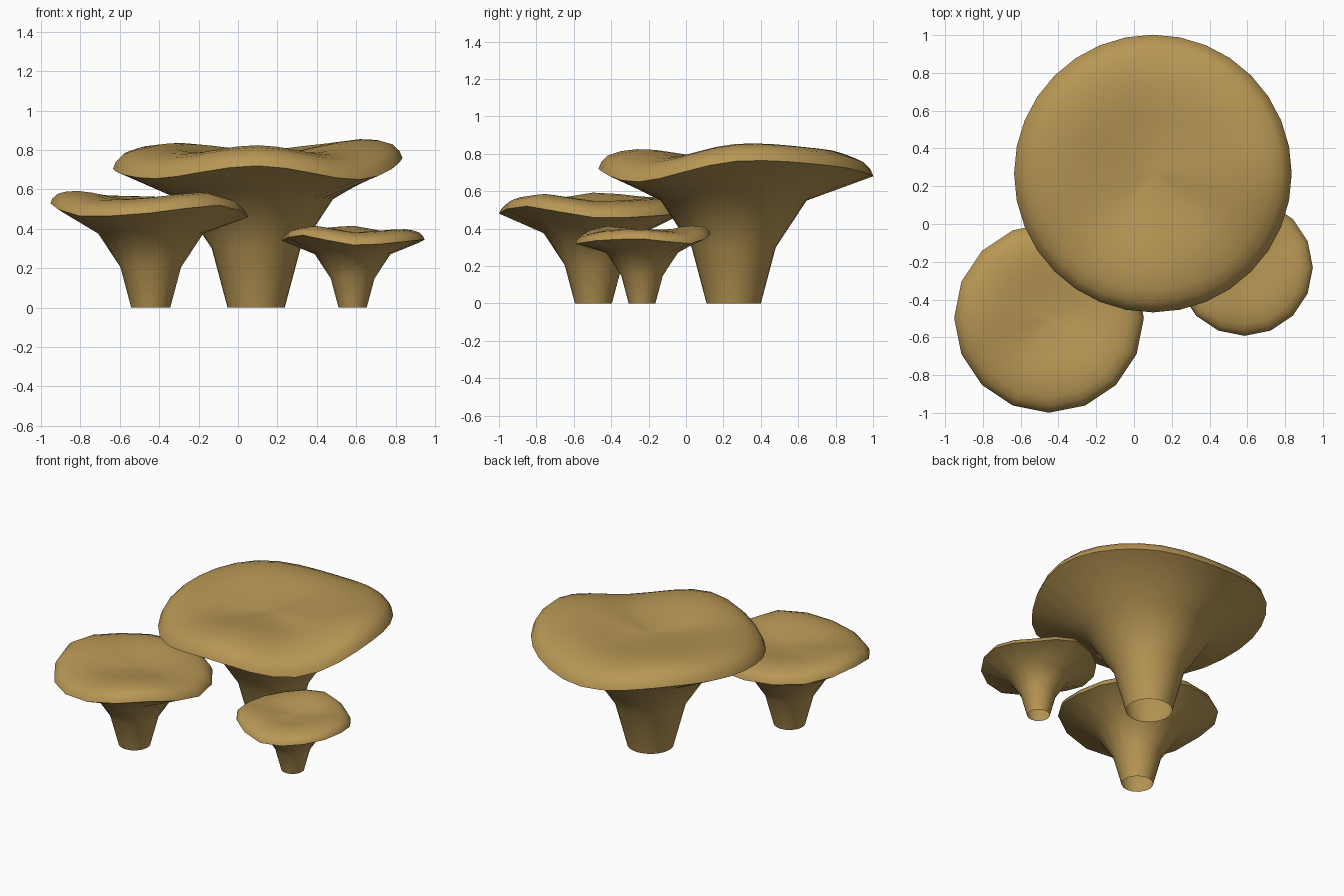
import bpy, bmesh, math

if "Cube" in bpy.data.objects:
    bpy.data.objects.remove(bpy.data.objects["Cube"])

tan = bpy.data.materials.new("mushroom_tan")
tan.diffuse_color = (0.48, 0.31, 0.09, 1)
tan.use_nodes = True
tan.node_tree.nodes["Principled BSDF"].inputs["Base Color"].default_value = tan.diffuse_color

# Profile from the hollow foot to the gills: (radius, height), unit cap size
STEM = [(0.145, 0.0), (0.225, 0.30), (0.39, 0.55)]
# Cap top: (fraction of rim radius, rise above rim, share of rim wave kept)
CAP = [(1.0, 0.0, 1.0), (0.98, 0.035, 1.0), (0.93, 0.072, 0.95),
       (0.84, 0.096, 0.85), (0.72, 0.109, 0.7), (0.58, 0.108, 0.5),
       (0.42, 0.092, 0.35), (0.26, 0.076, 0.2), (0.12, 0.068, 0.08)]


def wave(values, angle):
    """Smooth closed curve through rim heights given at equal angles."""
    n = len(values)
    t = angle / math.tau * n
    i = int(math.floor(t))
    u = t - i
    a, b, c, d = (values[(i + k) % n] for k in (-1, 0, 1, 2))
    return b + 0.5 * u * (c - a + u * (2*a - 5*b + 4*c - d + u * (3*(b - c) + d - a)))


def mushroom(name, foot, centre, radius, sides, rim):
    s = radius / 0.735
    mean = sum(rim) / len(rim)
    bm = bmesh.new()
    angles = [math.tau * k / sides for k in range(sides)]
    rings = []
    # Stem rings stand over the foot
    for r, z in STEM:
        rings.append([bm.verts.new((foot[0] + r * s * math.cos(a),
                                    foot[1] + r * s * math.sin(a), z * s))
                      for a in angles])
    # Wavy cap rings, dished towards the middle
    for f, rise, keep in CAP:
        rings.append([bm.verts.new((centre[0] + radius * f * math.cos(a),
                                    centre[1] + radius * f * math.sin(a),
                                    mean + (wave(rim, a) - mean) * keep + rise * s))
                      for a in angles])
    for low, high in zip(rings, rings[1:]):
        for k in range(sides):
            j = (k + 1) % sides
            bm.faces.new((low[k], low[j], high[j], high[k]))
    tip = bm.verts.new((centre[0], centre[1], mean + 0.066 * s))
    for k in range(sides):
        bm.faces.new((rings[-1][k], rings[-1][(k + 1) % sides], tip))
    mesh = bpy.data.meshes.new(name)
    bm.to_mesh(mesh)
    bm.free()
    mesh.materials.append(tan)
    ob = bpy.data.objects.new(name, mesh)
    bpy.context.collection.objects.link(ob)
    bpy.ops.object.select_all(action='DESELECT')
    ob.select_set(True)
    bpy.context.view_layer.objects.active = ob
    bpy.ops.object.shade_smooth_by_angle(angle=math.radians(50))


# Rim heights run anticlockwise from +x
mushroom("large_mushroom", (0.092, 0.255), (0.1, 0.267), 0.735, 32,
         [0.76, 0.735, 0.68, 0.735, 0.705, 0.655, 0.72, 0.65])
mushroom("medium_mushroom", (-0.443, -0.495), (-0.45, -0.497), 0.502, 16,
         [0.46, 0.47, 0.49, 0.50, 0.53, 0.465, 0.48, 0.52])
mushroom("small_mushroom", (0.582, -0.235), (0.585, -0.23), 0.362, 16,
         [0.345, 0.32, 0.37, 0.345, 0.34, 0.368, 0.318, 0.335])
